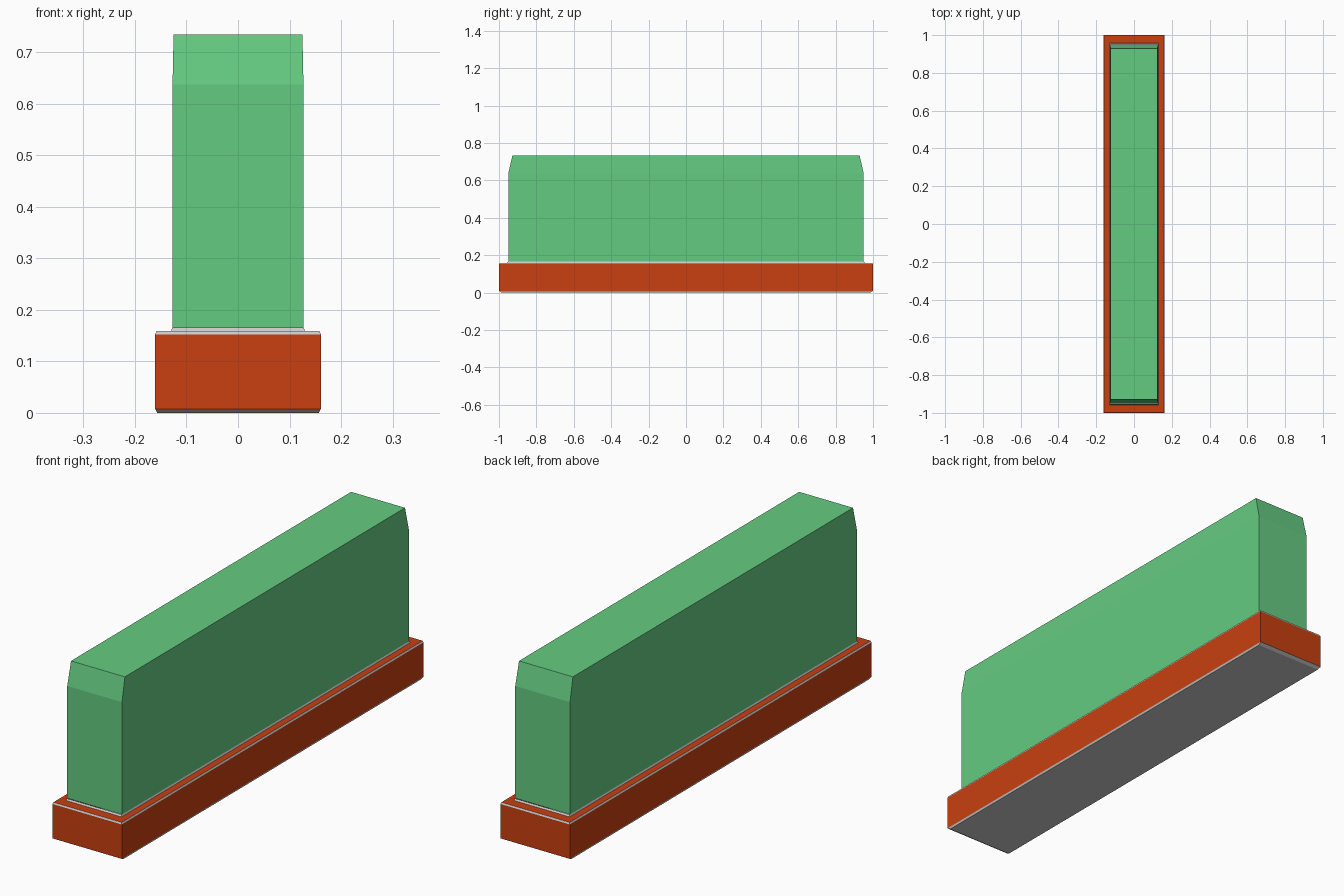
import bpy
import bmesh

if "Cube" in bpy.data.objects:
    bpy.data.objects.remove(bpy.data.objects["Cube"])


def material(name, rgb):
    m = bpy.data.materials.new(name)
    m.diffuse_color = (*rgb, 1)
    m.use_nodes = True
    m.node_tree.nodes["Principled BSDF"].inputs["Base Color"].default_value = m.diffuse_color
    return m


GREY = material("grey", (0.6, 0.6, 0.6))
ORANGE = material("terracotta", (0.58, 0.05, 0.005))
GREEN = material("leaf", (0.13, 0.60, 0.22))


def stack(name, rings, mats, band_mats, cap_bottom=None, cap_top=None):
    """Join rectangular rings (half x, half y, z) into bands; caps take a material index."""
    bm = bmesh.new()
    loops = [[bm.verts.new((sx * hx, sy * hy, z))
              for sx, sy in ((-1, -1), (1, -1), (1, 1), (-1, 1))]
             for hx, hy, z in rings]
    for low, high, mat in zip(loops, loops[1:], band_mats):
        for i in range(4):
            j = (i + 1) % 4
            bm.faces.new((low[i], low[j], high[j], high[i])).material_index = mat
    if cap_bottom is not None:
        bm.faces.new(loops[0][::-1]).material_index = cap_bottom
    if cap_top is not None:
        bm.faces.new(loops[-1]).material_index = cap_top
    mesh = bpy.data.meshes.new(name)
    bm.to_mesh(mesh)
    bm.free()
    for m in mats:
        mesh.materials.append(m)
    ob = bpy.data.objects.new(name, mesh)
    bpy.context.collection.objects.link(ob)
    return ob


# Planter box: grey bevels around orange walls and rim, grey soil lip
stack("planter_box",
      [(0.157, 0.985, 0.0), (0.161, 1.0, 0.008), (0.161, 1.0, 0.152),
       (0.158, 0.997, 0.159), (0.130, 0.957, 0.159), (0.127, 0.952, 0.166)],
      [GREY, ORANGE], [0, 1, 0, 1, 0], cap_bottom=0)

# Clipped hedge with sloped ends
stack("hedge",
      [(0.127, 0.95, 0.166), (0.127, 0.95, 0.637), (0.125, 0.928, 0.734)],
      [GREEN], [0, 0], cap_top=0)
